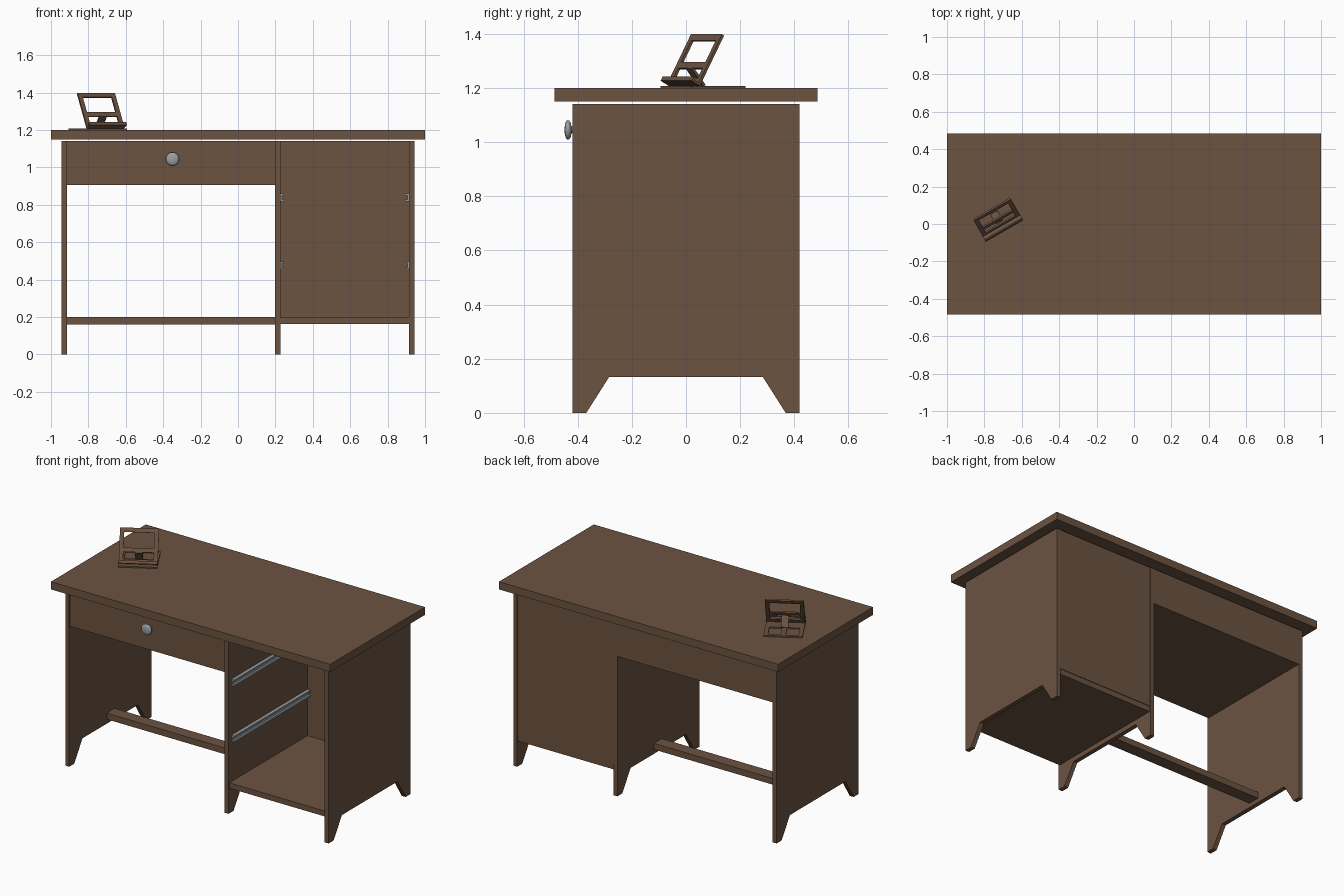
import bpy, bmesh, math
from mathutils import Matrix, Vector

if "Cube" in bpy.data.objects:
    bpy.data.objects.remove(bpy.data.objects["Cube"])


def material(name, rgb):
    m = bpy.data.materials.new(name)
    m.diffuse_color = (*rgb, 1)
    m.use_nodes = True
    m.node_tree.nodes["Principled BSDF"].inputs["Base Color"].default_value = m.diffuse_color
    return m


WOOD = material("brown_wood", (0.150, 0.087, 0.053))
METAL = material("grey_metal", (0.33, 0.34, 0.35))


def finish(name, bm, mat, matrix=None):
    if matrix is not None:
        bm.transform(matrix)
    bmesh.ops.recalc_face_normals(bm, faces=bm.faces)
    me = bpy.data.meshes.new(name)
    bm.to_mesh(me)
    bm.free()
    me.materials.append(mat)
    ob = bpy.data.objects.new(name, me)
    bpy.context.collection.objects.link(ob)
    return ob


def boxes(name, spans, mat=WOOD, matrix=None):
    """One object from boxes given as (x0, x1, y0, y1, z0, z1)."""
    bm = bmesh.new()
    for x0, x1, y0, y1, z0, z1 in spans:
        m = Matrix.Translation(((x0 + x1) / 2, (y0 + y1) / 2, (z0 + z1) / 2)) \
            @ Matrix.Diagonal((x1 - x0, y1 - y0, z1 - z0, 1))
        bmesh.ops.create_cube(bm, size=1, matrix=m)
    return finish(name, bm, mat, matrix)


def extrude(name, pts, offset, mat):
    bm = bmesh.new()
    face = bm.faces.new([bm.verts.new(p) for p in pts])
    new = bmesh.ops.extrude_face_region(bm, geom=[face])["geom"]
    verts = [v for v in new if isinstance(v, bmesh.types.BMVert)]
    bmesh.ops.translate(bm, verts=verts, vec=Vector(offset))
    # keep the starting cap so the solid is closed
    if not face.is_valid:
        bm.faces.new([v for v in bm.verts if v not in verts])
    return finish(name, bm, mat)


# Desk top
boxes("desk_top", [(-1, 1, -0.485, 0.485, 1.15, 1.20)])

# Three upright panels with feet cut into the lower edge
half = [(0.42, 1.14), (0.42, 0), (0.368, 0), (0.284, 0.132)]
outline = half + [(-y, z) for y, z in reversed(half)]
for name, x in (("left_panel", -0.943), ("middle_panel", 0.198), ("right_panel", 0.915)):
    extrude(name, [(x, y, z) for y, z in outline], (0.028, 0, 0), WOOD)

# Cabinet floor and back, open at the front
boxes("cabinet_floor", [(0.226, 0.915, -0.412, 0.412, 0.163, 0.198)])
boxes("cabinet_back", [(0.226, 0.915, 0.388, 0.416, 0.198, 1.14)])

# Drawer over the knee space
boxes("drawer_front", [(-0.915, 0.198, -0.41, -0.382, 0.905, 1.14)])
boxes("drawer_bottom", [(-0.915, 0.198, -0.382, 0.392, 0.905, 0.925)])
boxes("back_apron", [(-0.915, 0.198, 0.392, 0.418, 0.905, 1.14)])

# Foot bar
boxes("foot_bar", [(-0.915, 0.198, -0.035, 0.045, 0.16, 0.2)])

# Grooved drawer rails on both cabinet walls
for x, d, side in ((0.226, 1, "left"), (0.915, -1, "right")):
    for z, level in ((0.477, "lower"), (0.84, "upper")):
        prof = [(0, -.021), (.021, -.021), (.021, -.011), (.009, -.011),
                (.009, .011), (.021, .011), (.021, .021), (0, .021)]
        extrude(f"{level}_{side}_rail", [(x + d * a, -0.39, z + b) for a, b in prof],
                (0, 0.778, 0), METAL)

# Round drawer knob, turned about its axis
profile = [(0.022, 0), (0.022, 0.004), (0.012, 0.009), (0.013, 0.013), (0.028, 0.016), (0.035, 0.022),
           (0.036, 0.027), (0.032, 0.033), (0.020, 0.037), (0, 0.039)]
bm = bmesh.new()
vs = [bm.verts.new((r, 0, h)) for r, h in profile]
es = [bm.edges.new(p) for p in zip(vs, vs[1:])]
bmesh.ops.spin(bm, geom=vs + es, cent=(0, 0, 0), axis=(0, 0, 1),
               angle=2 * math.pi, steps=28)
bmesh.ops.remove_doubles(bm, verts=bm.verts, dist=0.0001)
knob = finish("drawer_knob", bm, METAL,
              Matrix.Translation((-0.35, -0.41, 1.045)) @ Matrix.Rotation(math.pi / 2, 4, 'X'))
bpy.context.view_layer.objects.active = knob
knob.select_set(True)
bpy.ops.object.shade_smooth_by_angle(angle=math.radians(50))

# Small reading stand, turned 30 degrees on the desk
place = Matrix.Translation((-0.75, 0.0625, 1.2)) @ Matrix.Rotation(math.radians(30), 4, 'Z')
W = 0.115
boxes("stand_base", [
    (-W, W, -W, -0.005, 0, 0.008), (-W, W, 0.095, W, 0, 0.008),
    (-W, -0.09, -0.005, 0.095, 0, 0.008), (0.09, W, -0.005, 0.095, 0, 0.008),
    (-0.015, 0.015, -0.005, 0.095, 0, 0.008)], matrix=place)

# Leaning frame with ledge: local y runs up the slope, z faces forward
lean = place @ Matrix.Translation((0, -0.088, 0.012)) @ Matrix.Rotation(math.radians(61), 4, 'X')
boxes("stand_frame", [
    (-W, -0.09, 0, 0.213, -0.01, 0), (0.09, W, 0, 0.213, -0.01, 0),
    (-0.09, 0.09, 0.187, 0.213, -0.01, 0), (-0.09, 0.09, 0.07, 0.095, -0.01, 0),
    (-0.09, 0.09, 0, 0.028, -0.01, 0)], matrix=lean)
boxes("stand_ledge", [(-W, W, 0, 0.009, 0, 0.03), (-W, W, 0.009, 0.018, 0.022, 0.03)], matrix=lean)

# Strut from the cross bar down to the base
brace = place @ Matrix.Translation((0, -0.005, 0.008)) @ Matrix.Rotation(math.radians(38), 4, 'X')
boxes("stand_strut", [(-0.022, 0.022, -0.005, 0.005, 0, 0.085)], matrix=brace)
